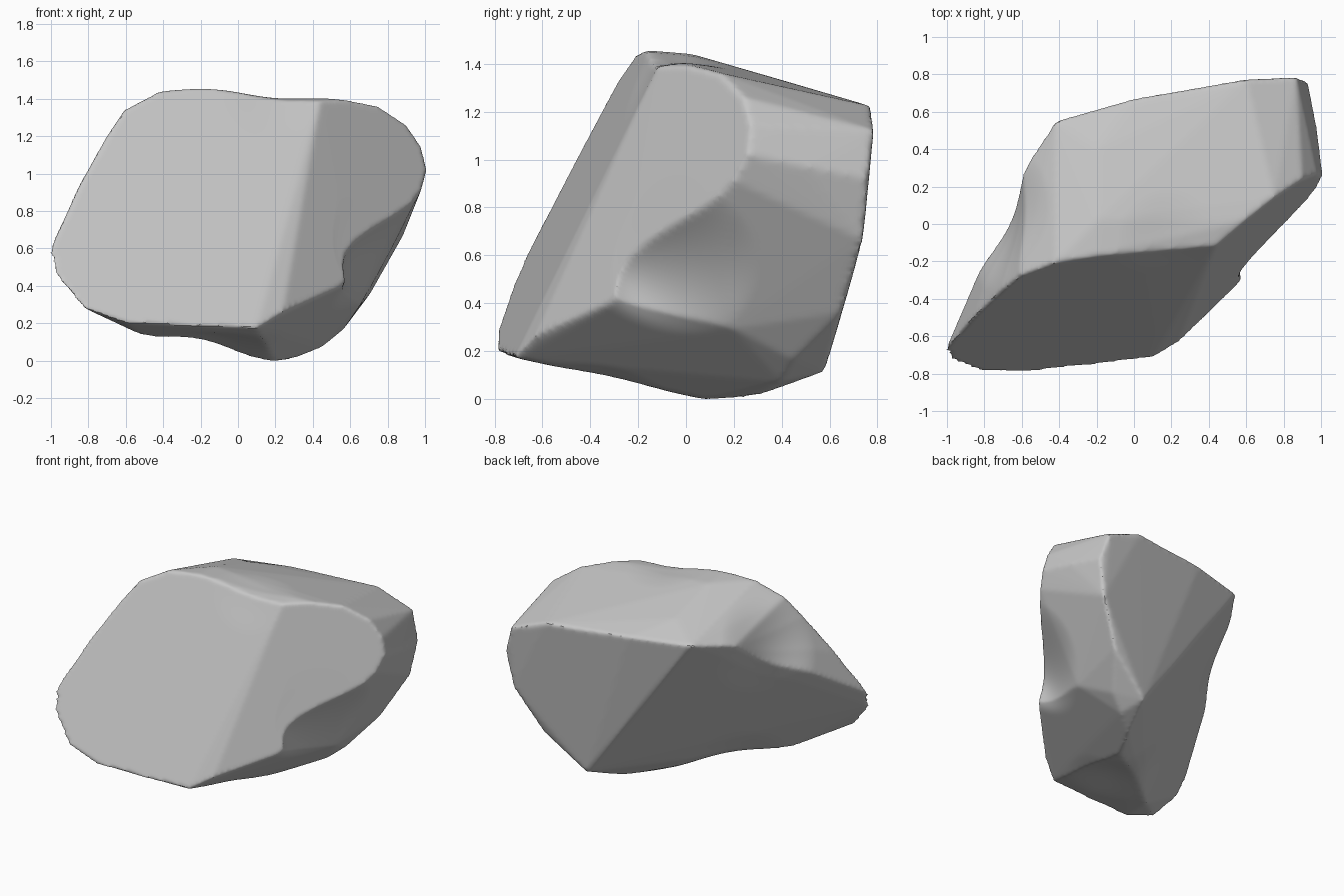
import bpy, bmesh
from mathutils import Vector

cube = bpy.data.objects.get("Cube")
if cube:
    bpy.data.objects.remove(cube)

stone = bpy.data.materials.new("stone grey")
stone.use_nodes = True
GREY = (0.56, 0.56, 0.56, 1)
stone.diffuse_color = GREY
stone.node_tree.nodes["Principled BSDF"].inputs["Base Color"].default_value = GREY


def front_depth(x, z):
    """Depth of the two flat front facets, which meet in an upright crease."""
    main_facet = 0.13 * x + 0.455 * z - 0.812
    side_facet = 0.856 * x + 0.31 * z - 0.927
    return max(main_facet, side_facet)


# Rim of the front, as x and z
rim = [(-1.01, .6), (-.98, .47), (-.83, .29), (-.6, .21), (-.2, .19), (.1, .18),
       (.61, .43), (.89, .82), (.98, .92), (1.01, 1.03), (.98, 1.15), (.9, 1.27),
       (.75, 1.37), (.6, 1.4), (.44, 1.4), (0, 1.43), (-.2, 1.465), (-.42, 1.45),
       (-.61, 1.35), (-.71, 1.2), (-.86, .93)]
points = [(x, front_depth(x, z), z) for x, z in rim]

# Crease foot, top, back edge and underside
points += [(.24, -.63, .27), (-.2, .02, 1.45), (-.2, .15, 1.41), (-.2, .4, 1.34),
           (.6, .6, 1.27), (.88, .5, 1.2),
           (-.6, .28, 1.2), (-.42, .55, 1.25), (0, .67, 1.25), (.6, .775, 1.23),
           (.87, .785, 1.13), (.93, .76, .93), (.98, .5, .98), (.88, .74, .67),
           (.71, .65, .37), (.4, .58, .12), (.56, .45, .17), (.45, .4, .08),
           (.65, .2, .3), (-.53, -.5, .15), (.2, .1, 0), (.3, .3, .02)]

# Angular boulder from the hull of its corners
bm = bmesh.new()
for p in points:
    bm.verts.new(p)
bmesh.ops.convex_hull(bm, input=bm.verts)
loose = [v for v in bm.verts if not v.link_faces]
bmesh.ops.delete(bm, geom=loose, context="VERTS")
bmesh.ops.recalc_face_normals(bm, faces=bm.faces)
mesh = bpy.data.meshes.new("boulder")
bm.to_mesh(mesh)
bm.free()
boulder = bpy.data.objects.new("boulder", mesh)
bpy.context.collection.objects.link(boulder)
bpy.context.view_layer.objects.active = boulder
boulder.select_set(True)

# Even surface with slightly worn edges
remesh = boulder.modifiers.new("even surface", "REMESH")
remesh.mode = "VOXEL"
remesh.voxel_size = 0.015
worn = boulder.modifiers.new("worn edges", "SMOOTH")
worn.factor = 0.5
worn.iterations = 6
for name in ("even surface", "worn edges"):
    bpy.ops.object.modifier_apply(modifier=name)

# Hollows in the right side, left flank, underside and top: centre, push, reach
hollows = [(Vector((.74, -.08, .6)), Vector((-.15, -.125, 0)), .4),
           (Vector((-.69, .03, 1.05)), Vector((.045, -.02, -.05)), .4),
           (Vector((-.15, -.28, .08)), Vector((0, 0, .04)), .4),
           (Vector((.2, -.1, 1.42)), Vector((0, 0, -.02)), .3)]
for vert in boulder.data.vertices:
    for centre, push, reach in hollows:
        near = max(0, 1 - ((vert.co - centre).length / reach) ** 2)
        vert.co += push * near ** 2

# Seat on the ground
lowest = min(v.co.z for v in boulder.data.vertices)
for vert in boulder.data.vertices:
    vert.co.z -= lowest

boulder.data.materials.clear()
boulder.data.materials.append(stone)
bpy.ops.object.shade_smooth_by_angle(angle=0.6)
